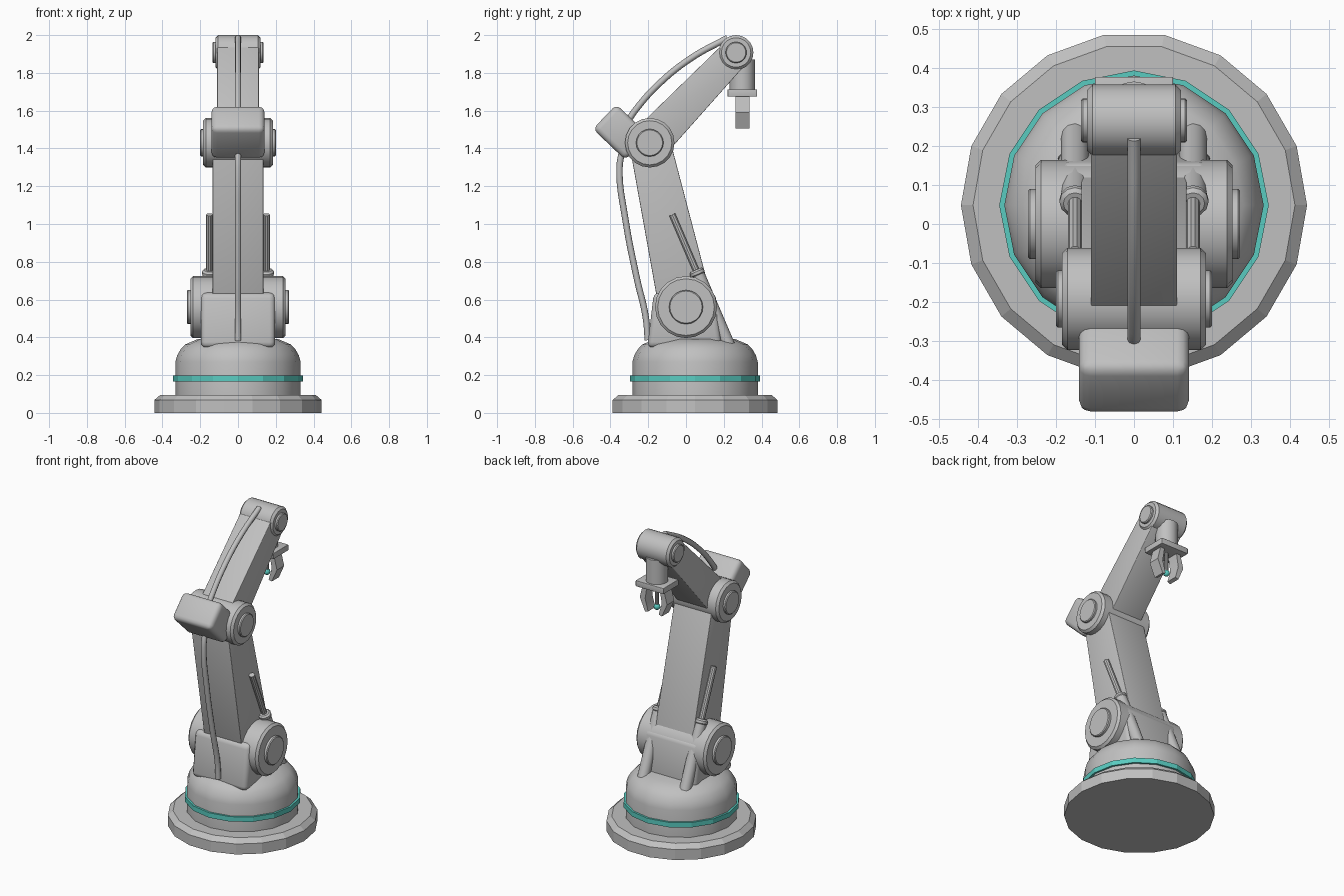
import bpy, bmesh, math
from mathutils import Vector, Matrix

if "Cube" in bpy.data.objects:
    bpy.data.objects.remove(bpy.data.objects["Cube"])


def material(name, rgb):
    m = bpy.data.materials.new(name)
    m.diffuse_color = (*rgb, 1)
    m.use_nodes = True
    m.node_tree.nodes["Principled BSDF"].inputs["Base Color"].default_value = m.diffuse_color
    return m


GREY = material("light grey", (0.53, 0.53, 0.53))
TEAL = material("teal", (0.10, 0.60, 0.53))


def finish(name, bm, mat=GREY, bevel=0, smooth=True):
    bmesh.ops.remove_doubles(bm, verts=bm.verts, dist=1e-5)
    if bevel:
        bmesh.ops.bevel(bm, geom=bm.edges[:], offset=bevel, segments=3,
                        profile=0.5, affect='EDGES', clamp_overlap=True)
    bmesh.ops.recalc_face_normals(bm, faces=bm.faces)
    me = bpy.data.meshes.new(name)
    bm.to_mesh(me)
    bm.free()
    me.materials.append(mat)
    ob = bpy.data.objects.new(name, me)
    bpy.context.collection.objects.link(ob)
    if smooth:
        bpy.ops.object.select_all(action='DESELECT')
        ob.select_set(True)
        bpy.context.view_layer.objects.active = ob
        bpy.ops.object.shade_smooth_by_angle(angle=math.radians(32))
    return ob


def lathe(name, profile, n, origin, direction=(0, 0, 1), mat=GREY, smooth=True):
    """Revolve (radius, height) points about a direction; closes both ends."""
    bm = bmesh.new()
    d = Vector(direction).normalized()
    rot = d.to_track_quat('Z', 'Y').to_matrix().to_4x4() if d.z < 0.999 else Matrix()
    mtx = Matrix.Translation(origin) @ rot
    rings = [[bm.verts.new(mtx @ Vector((r * math.cos(2 * math.pi * i / n),
                                         r * math.sin(2 * math.pi * i / n), h)))
              for i in range(n)] for r, h in profile]
    for a, b in zip(rings, rings[1:]):
        for i in range(n):
            j = (i + 1) % n
            bm.faces.new((a[i], a[j], b[j], b[i]))
    bm.faces.new(rings[0][::-1])
    bm.faces.new(rings[-1])
    return finish(name, bm, mat, 0, smooth)


def prism(name, pts, lo, hi, bevel=0, axis='X'):
    """Extrude a side profile (y,z along X, or x,z along Y)."""
    bm = bmesh.new()
    put = (lambda p, t: (t, p[0], p[1])) if axis == 'X' else (lambda p, t: (p[0], t, p[1]))
    a = [bm.verts.new(put(p, lo)) for p in pts]
    b = [bm.verts.new(put(p, hi)) for p in pts]
    bm.faces.new(a)
    bm.faces.new(b[::-1])
    for i in range(len(pts)):
        j = (i + 1) % len(pts)
        bm.faces.new((a[i], b[i], b[j], a[j]))
    return finish(name, bm, GREY, bevel)


def joint(name, y, z, r, half, cap_r, cap_half, n=20):
    """Horizontal barrel joint with a raised round cap on each end."""
    c = 0.014
    right = [(r, half - c), (r - c, half), (cap_r, half),
             (cap_r, cap_half - 0.005), (cap_r - 0.005, cap_half)]
    left = [(a, -h) for a, h in reversed(right)]
    lathe(name, left + right, n, (0, y, z), (1, 0, 0))


def cable(name, pts, r):
    cu = bpy.data.curves.new(name, 'CURVE')
    cu.dimensions = '3D'
    cu.bevel_depth = r
    cu.bevel_resolution = 2
    cu.resolution_u = 6
    cu.use_fill_caps = True
    sp = cu.splines.new('BEZIER')
    sp.bezier_points.add(len(pts) - 1)
    for bp, (y, z) in zip(sp.bezier_points, pts):
        bp.co = (0, y, z)
        bp.handle_left_type = bp.handle_right_type = 'AUTO'
    cu.materials.append(GREY)
    bpy.context.collection.objects.link(bpy.data.objects.new(name, cu))


SHOULDER, ELBOW, WRIST = Vector((0, 0.56)), Vector((-0.192, 1.43)), Vector((0.265, 1.908))


def local(o, u, s, d):
    """Point s along direction u and d to its left, in the side plane."""
    return o + u * s + Vector((-u.y, u.x)) * d


def arm(name, p, q, hp, hq, half):
    u = (q - p).normalized()
    length = (q - p).length
    prism(name, [local(p, u, 0, -hp), local(p, u, length, -hq),
                 local(p, u, length, hq), local(p, u, 0, hp)], -half, half, 0.004)


# base and turntable
BASE = (0, 0.048, 0)
lathe("base_plate", [(0.443, 0), (0.443, 0.068), (0.412, 0.095)], 18, BASE, smooth=False)
lathe("turntable", [(0.332, 0.09), (0.332, 0.27), (0.322, 0.305), (0.304, 0.336),
                    (0.28, 0.362), (0.21, 0.392)], 16, BASE)
lathe("turntable_ring", [(0.32, 0.165), (0.345, 0.165), (0.345, 0.197), (0.32, 0.197)],
      16, BASE, mat=TEAL, smooth=False)

# shoulder
prism("shoulder_bracket", [(-0.205, 0.345), (-0.17, 0.637), (0.155, 0.637), (0.192, 0.345)],
      -0.197, 0.197, 0.03)
joint("shoulder_joint", *SHOULDER, 0.164, 0.252, 0.09, 0.271)

# arms and remaining joints
arm("lower_arm", SHOULDER, ELBOW, 0.143, 0.108, 0.135)
joint("elbow_joint", *ELBOW, 0.131, 0.184, 0.073, 0.2)
arm("upper_arm", ELBOW, WRIST, 0.104, 0.08, 0.11)
joint("wrist_joint", *WRIST, 0.092, 0.12, 0.056, 0.136)

# counterweight block behind the elbow
U = (WRIST - ELBOW).normalized()
prism("counterweight", [local(ELBOW, U, s, d) for s, d in
                        ((-0.155, 0.03), (0.025, 0.03), (0.025, 0.268), (-0.155, 0.268))],
      -0.141, 0.141, 0.03)

# pistons on both sides of the lower arm
FOOT, TIP = Vector((0.212, 0.385)), Vector((-0.073, 1.05))
L = (TIP - FOOT).length
for side, x in (("left", -0.151), ("right", 0.151)):
    way = (0, TIP.x - FOOT.x, TIP.y - FOOT.y)
    at = (x, FOOT.x, FOOT.y)
    lathe("piston_body_" + side, [(0.036, -0.03), (0.036, 0.375), (0.04, 0.38),
                                  (0.04, 0.395), (0.03, 0.405)], 12, at, way)
    lathe("piston_rod_" + side, [(0.018, 0.35), (0.018, L)], 10, at, way)

# cables
cable("lower_cable", [(-0.335, 1.40), (-0.352, 1.3), (-0.32, 1.02), (-0.262, 0.72),
                      (-0.212, 0.5), (-0.202, 0.385)], 0.017)
cable("upper_cable", [(-0.31, 1.54), (-0.27, 1.60), (-0.14, 1.745), (0.03, 1.88),
                      (0.22, 1.985)], 0.017)

# gripper
HY = 0.298
lathe("gripper_neck", [(0.067, 1.70), (0.067, 1.87)], 16, (0, HY, 0))
prism("gripper_plate", [(-0.1, 1.675), (0.1, 1.675), (0.1, 1.713), (-0.1, 1.713)],
      HY - 0.078, HY + 0.078, 0.003, 'Y')
for side, m in (("left", -1), ("right", 1)):
    prism("finger_" + side, [(m * x, z) for x, z in
                             ((0.045, 1.68), (0.075, 1.68), (0.098, 1.59), (0.06, 1.505),
                              (0.038, 1.512), (0.06, 1.59))],
          HY - 0.037, HY + 0.037, 0, 'Y')
lathe("sensor_stem", [(0.011, 1.54), (0.011, 1.68)], 10, (0, HY, 0))
bm = bmesh.new()
bmesh.ops.create_uvsphere(bm, u_segments=12, v_segments=8, radius=0.02,
                          matrix=Matrix.Translation((0, HY, 1.54)))
finish("sensor_tip", bm, TEAL)
